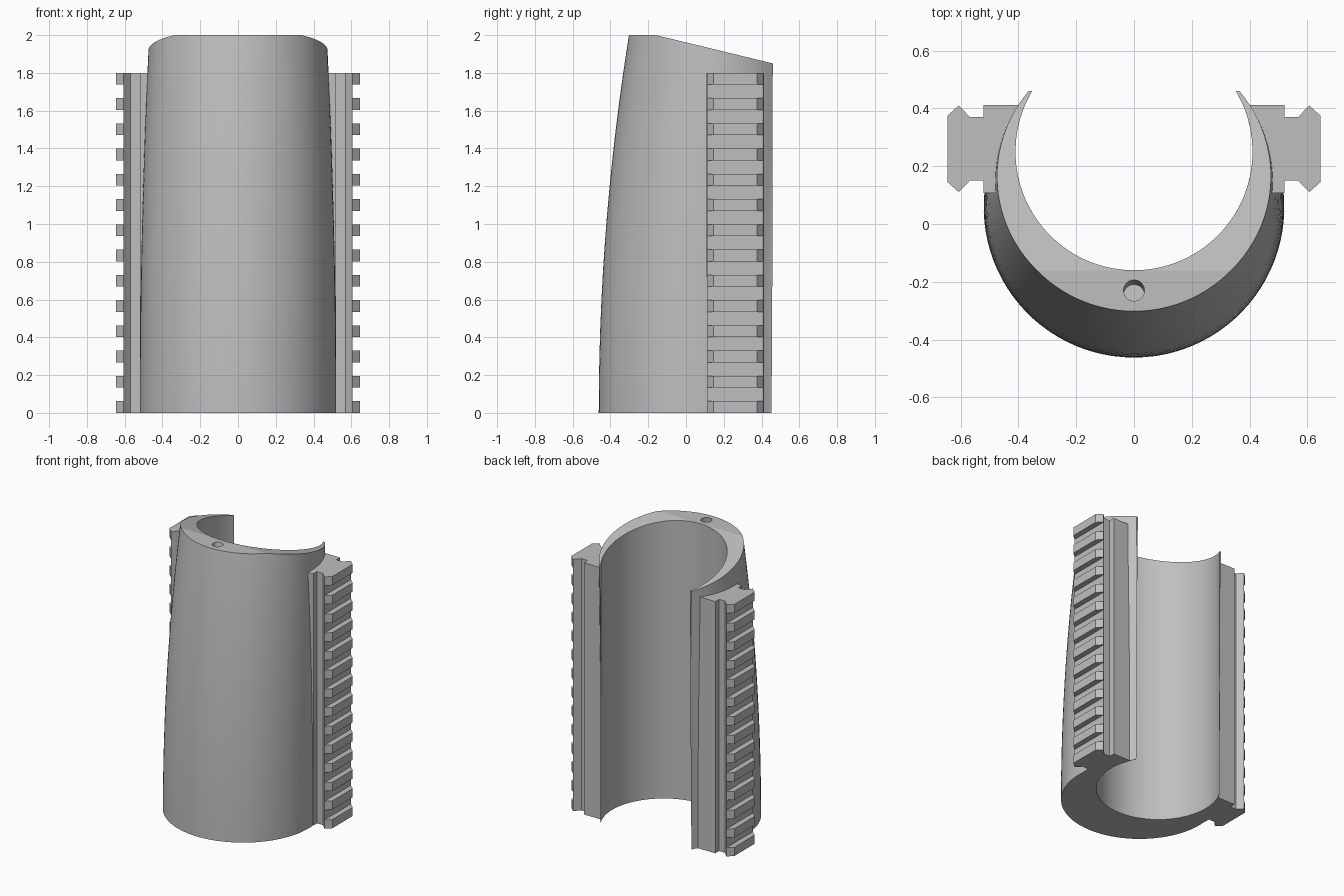
import bpy, bmesh, math
from mathutils import Vector

cube = bpy.data.objects.get("Cube")
if cube:
    bpy.data.objects.remove(cube, do_unlink=True)

grey = bpy.data.materials.new("plain grey")
grey.use_nodes = True
COLOUR = (0.52, 0.52, 0.52, 1)
grey.diffuse_color = COLOUR
grey.node_tree.nodes["Principled BSDF"].inputs["Base Color"].default_value = COLOUR

BORE_R, BORE_Y = 0.41, 0.25
RAIL_TOP = 1.8


def finish(bm, name):
    bmesh.ops.recalc_face_normals(bm, faces=bm.faces)
    mesh = bpy.data.meshes.new(name)
    bm.to_mesh(mesh)
    bm.free()
    mesh.materials.append(grey)
    obj = bpy.data.objects.new(name, mesh)
    bpy.context.collection.objects.link(obj)
    return obj


def smooth(obj):
    bpy.ops.object.select_all(action="DESELECT")
    obj.select_set(True)
    bpy.context.view_layer.objects.active = obj
    bpy.ops.object.shade_smooth_by_angle(angle=math.radians(30))


def arc(radius, centre_y, tip_y, steps):
    """Arc open at the back, from the +x tip round the front to the -x tip."""
    a = math.asin((tip_y - centre_y) / radius)
    angles = [a - (math.pi + 2 * a) * i / steps for i in range(steps + 1)]
    return [Vector((radius * math.cos(t), centre_y + radius * math.sin(t))) for t in angles]


def section(z, steps=72):
    """Crescent section: leaning, tapering outside around a straight bore."""
    radius = 0.52 - 0.0125 * z * z
    tip_y = 0.445 + 0.008 * z
    centre = Vector((0, BORE_Y))
    outer = arc(radius, radius - 0.462 + 0.04 * z * z, tip_y, steps)
    for p in outer:
        d = p - centre
        if d.length < BORE_R + 0.003:
            p[:] = centre + d.normalized() * (BORE_R + 0.003)
    return outer + arc(BORE_R, BORE_Y, tip_y, steps)[::-1]


def cut(bm, point, normal):
    """Slice away everything beyond a plane and cap the opening."""
    res = bmesh.ops.bisect_plane(bm, geom=bm.verts[:] + bm.edges[:] + bm.faces[:],
                                 plane_co=point, plane_no=normal, clear_outer=True)
    edges = [e for e in res["geom_cut"] if isinstance(e, bmesh.types.BMEdge) and e.is_boundary]
    bmesh.ops.contextual_create(bm, geom=edges)


# Curved shell
bm = bmesh.new()
RINGS = 14
rings = []
for k in range(RINGS + 1):
    z = 2.1 * k / RINGS
    rings.append([bm.verts.new((p.x, p.y, z)) for p in section(z)])
n = len(rings[0])
for low, high in zip(rings, rings[1:]):
    for i in range(n):
        j = (i + 1) % n
        bm.faces.new((low[i], low[j], high[j], high[i]))
bm.faces.new(rings[0])
bm.faces.new(rings[-1])
cut(bm, (0, -0.16, 2), (0, 0.15, 0.62))
cut(bm, (0, 0, 2), (0, 0, 1))
shell = finish(bm, "curved_shell")

# Blind pin hole in the top rim, following the lean of the wall
bpy.ops.mesh.primitive_cylinder_add(vertices=32, radius=0.036, depth=0.2,
                                    location=(0, -0.23, 2), rotation=(-0.15, 0, 0))
cutter = bpy.context.object
cutter.hide_render = True
hole = shell.modifiers.new("pin_hole", "BOOLEAN")
hole.operation = "DIFFERENCE"
hole.solver = "EXACT"
hole.object = cutter
bpy.context.view_layer.objects.active = shell
bpy.ops.object.modifier_apply(modifier=hole.name)
bpy.data.objects.remove(cutter, do_unlink=True)
smooth(shell)


# Toothed side rails
def prism(bm, profile, side, z0, z1):
    low = [bm.verts.new((side * x, y, z0)) for x, y in profile]
    high = [bm.verts.new((side * x, y, z1)) for x, y in profile]
    bm.faces.new(low)
    bm.faces.new(high)
    for i in range(len(low)):
        j = (i + 1) % len(low)
        bm.faces.new((low[i], low[j], high[j], high[i]))


MID_Y = 0.26
half = [(0.52, 0.152), (0.52, 0.11), (0.568, 0.11), (0.606, 0.15)]
front = [(x, MID_Y - d) for x, d in half]
back = [(x, MID_Y + d) for x, d in reversed(half)]
inner = []
for i in range(11):
    y = 0.412 - 0.304 * i / 10
    inner.append((math.sqrt((BORE_R + 0.004) ** 2 - (y - BORE_Y) ** 2), y))
core = inner + front + back[:-1] + [(0.52, 0.412)]
tooth = [(0.606, 0.11), (0.645, 0.145), (0.645, 0.375), (0.606, 0.41)]
TEETH, TOOTH_H = 14, 0.062

for side, name in ((1, "left_rail"), (-1, "right_rail")):
    bm = bmesh.new()
    prism(bm, core, side, 0, RAIL_TOP)
    for k in range(TEETH):
        z = (RAIL_TOP - TOOTH_H) * k / (TEETH - 1)
        prism(bm, tooth, side, z, z + TOOTH_H)
    finish(bm, name)
